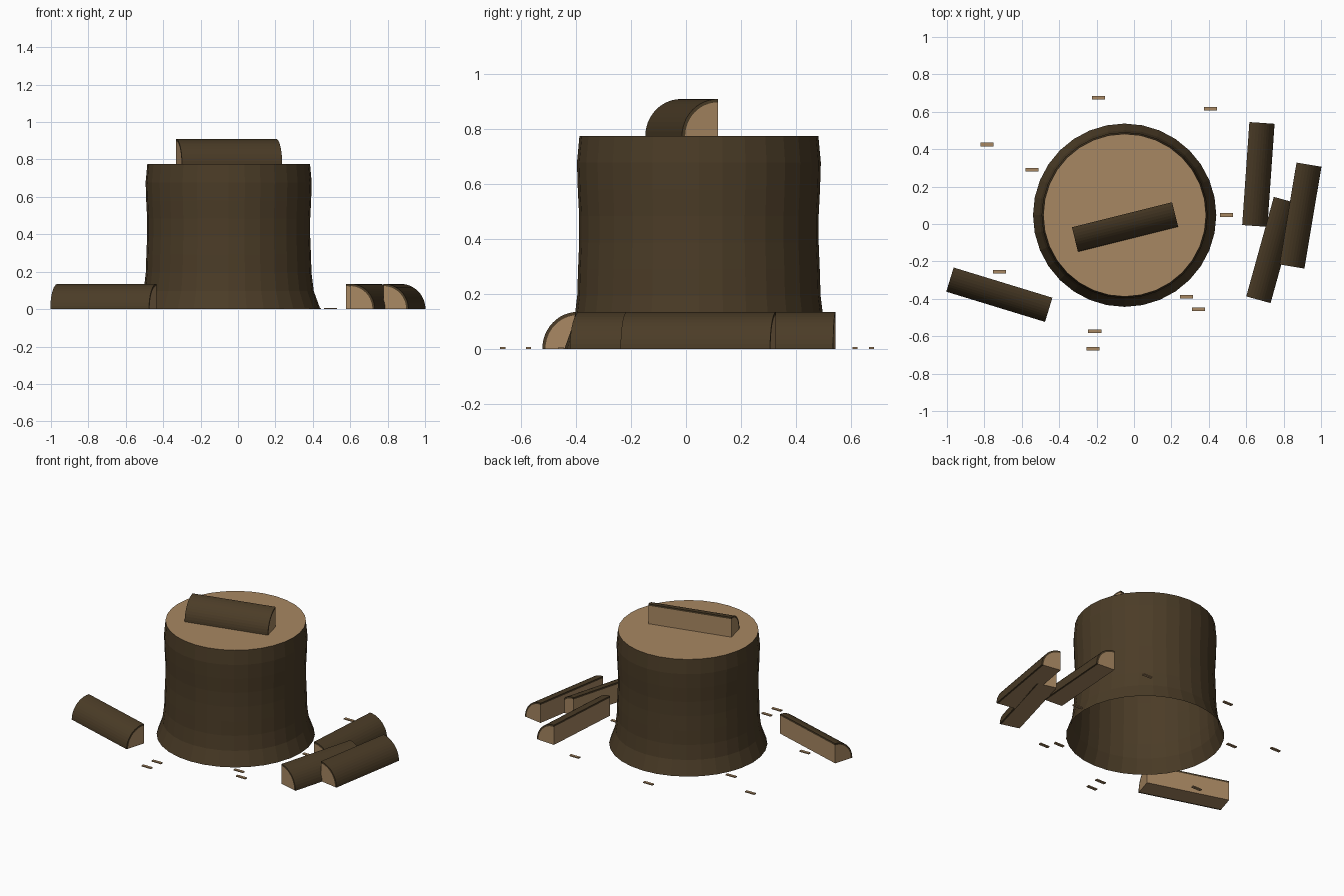
import bpy, bmesh
from math import sin, cos, pi, radians

cube = bpy.data.objects.get("Cube")
if cube:
    bpy.data.objects.remove(cube)


def material(name, rgb):
    mat = bpy.data.materials.new(name)
    mat.use_nodes = True
    mat.diffuse_color = (*rgb, 1)
    mat.node_tree.nodes["Principled BSDF"].inputs["Base Color"].default_value = (*rgb, 1)
    return mat


BARK = material("dark bark", (0.07, 0.045, 0.02))
WOOD = material("cut wood", (0.39, 0.245, 0.122))


def finish(name, bm, location, angle=0, materials=(BARK, WOOD), fix_normals=True):
    if fix_normals:
        bmesh.ops.recalc_face_normals(bm, faces=bm.faces[:])
    mesh = bpy.data.meshes.new(name)
    bm.to_mesh(mesh)
    bm.free()
    for mat in materials:
        mesh.materials.append(mat)
    obj = bpy.data.objects.new(name, mesh)
    obj.location = location
    obj.rotation_euler.z = radians(angle)
    bpy.context.collection.objects.link(obj)
    return obj


# Stump: flared bark wall, open underneath, with a cut wooden top
STUMP_H, SIDES = 0.775, 32
radii = [0.49, 0.455, 0.443, 0.44, 0.436, 0.436, 0.441, 0.444, 0.435]
bm = bmesh.new()
rings = []
for i, r in enumerate(radii):
    z = STUMP_H * i / (len(radii) - 1)
    rings.append([bm.verts.new((r * cos(2 * pi * k / SIDES), r * sin(2 * pi * k / SIDES), z))
                  for k in range(SIDES)])
for low, high in zip(rings, rings[1:]):
    for k in range(SIDES):
        n = (k + 1) % SIDES
        bm.faces.new((low[k], low[n], high[n], high[k]))
bm.faces.new(rings[-1]).material_index = 1
finish("stump", bm, (-0.05, 0.047, 0), fix_normals=False)


# Split logs: quarter rounds with a bark layer on the curved side
def split_log(name, x, y, z, angle, length=0.552, radius=0.135, bark=0.012, steps=12):
    bm = bmesh.new()
    ends = []
    for px in (-length / 2, length / 2):
        def arc(r):
            return [bm.verts.new((px, radius / 2 - r * cos(pi / 2 * i / steps),
                                  r * sin(pi / 2 * i / steps))) for i in range(steps + 1)]
        outer, inner = arc(radius), arc(radius - bark)
        corner = bm.verts.new((px, radius / 2, 0))
        for i in range(steps):
            bm.faces.new((outer[i], outer[i + 1], inner[i + 1], inner[i]))
        bm.faces.new([corner] + inner).material_index = 1
        ends.append((outer, inner, corner))
    (o1, n1, c1), (o2, n2, c2) = ends
    for i in range(steps):
        bm.faces.new((o1[i], o1[i + 1], o2[i + 1], o2[i]))
    for i in (0, -1):
        bm.faces.new((o1[i], n1[i], n2[i], o2[i]))
        bm.faces.new((n1[i], c1, c2, n2[i])).material_index = 1
    finish(name, bm, (x, y, z), angle)


split_log("log_on_stump", -0.048, -0.016, STUMP_H, 14)
split_log("log_right", -0.72, -0.378, 0, -17)
split_log("log_left_back", 0.665, 0.265, 0, 86)
split_log("log_left_front", 0.739, -0.139, 0, 74.5)
split_log("log_left_outer", 0.89, 0.045, 0, 80.5)

# Wood chips scattered on the ground
chips = [(-0.19, 0.675), (0.41, 0.615), (-0.785, 0.425), (-0.545, 0.29), (0.495, 0.048),
         (-0.72, -0.255), (0.28, -0.388), (0.345, -0.455), (-0.21, -0.573), (-0.22, -0.667)]
for i, (x, y) in enumerate(chips):
    bm = bmesh.new()
    bmesh.ops.create_cube(bm, size=1)
    bmesh.ops.scale(bm, vec=(0.07, 0.019, 0.007), verts=bm.verts)
    finish(f"wood_chip_{i + 1}", bm, (x, y, 0.0035), materials=(WOOD,))
